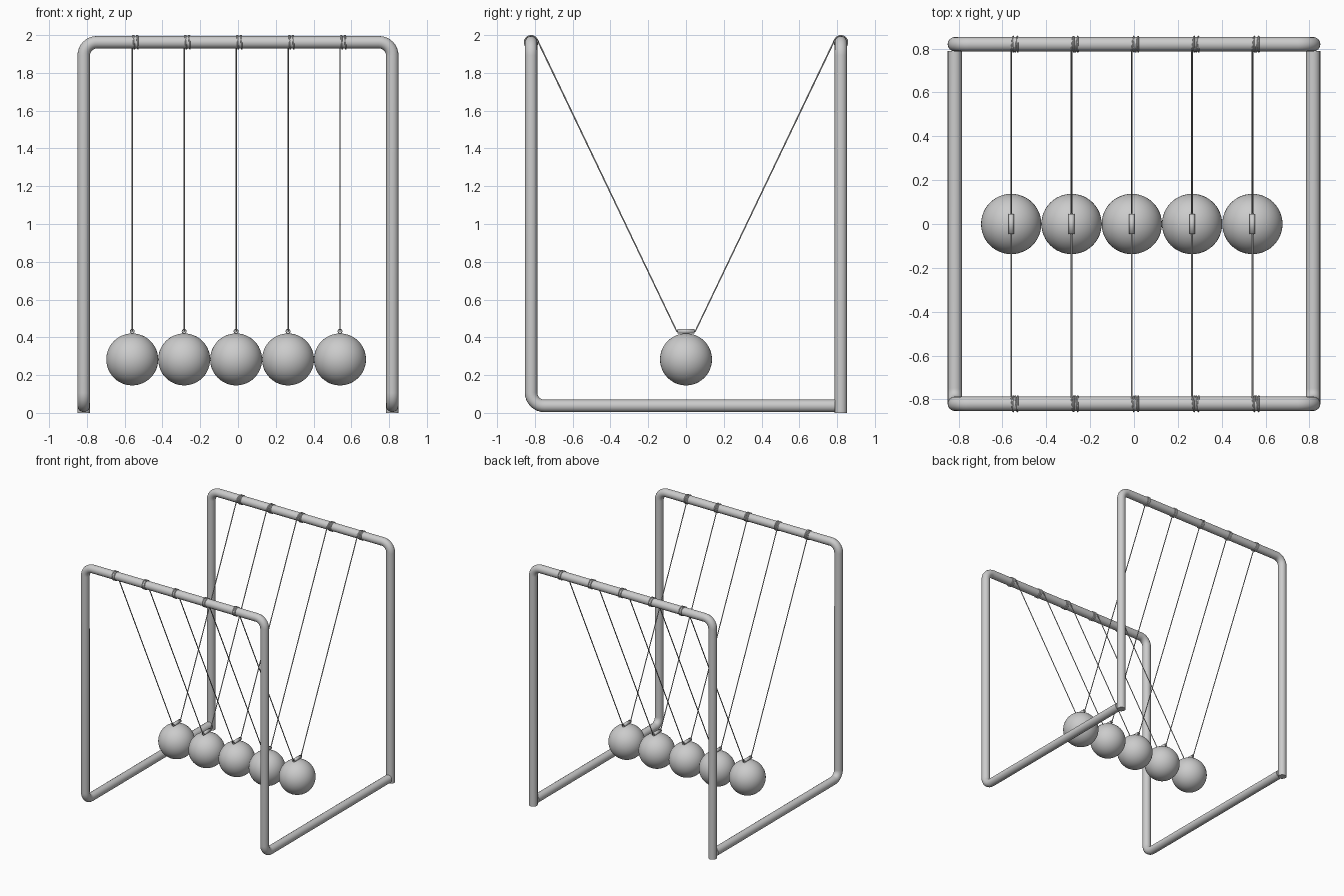
import bpy, math
from mathutils import Vector

if "Cube" in bpy.data.objects:
    bpy.data.objects.remove(bpy.data.objects["Cube"])

BAR_R, X, Y = 0.033, 0.817, 0.82
TOP_Z, LOW_Z = 1.962, 0.037
BALL_R, BALL_Z = 0.1375, 0.283
CLIP_Z, CLIP_HALF = 0.432, 0.045


def rounded(points, radius, steps=8):
    """Replace the inner right-angle corners of a path with arcs."""
    pts = [Vector(p) for p in points]
    out = [pts[0]]
    for a, b, c in zip(pts, pts[1:], pts[2:]):
        u, v = (a - b).normalized(), (c - b).normalized()
        centre = b + (u + v) * radius
        for i in range(steps + 1):
            t = math.pi / 2 * i / steps
            out.append(centre - v * radius * math.cos(t) - u * radius * math.sin(t))
    return out + [pts[-1]]


def tube(name, pts, radius, res):
    """Sweep a round section along a path and turn it into a mesh."""
    cu = bpy.data.curves.new(name, 'CURVE')
    cu.dimensions = '3D'
    cu.bevel_depth, cu.bevel_resolution, cu.use_fill_caps = radius, res, True
    sp = cu.splines.new('POLY')
    sp.points.add(len(pts) - 1)
    for p, co in zip(sp.points, pts):
        p.co = (*co, 1)
    ob = bpy.data.objects.new(name, cu)
    bpy.context.collection.objects.link(ob)
    bpy.ops.object.select_all(action='DESELECT')
    ob.select_set(True)
    bpy.context.view_layer.objects.active = ob
    bpy.ops.object.convert(target='MESH')
    bpy.ops.object.shade_smooth_by_angle(angle=math.radians(40))
    return bpy.context.object


# Front hoop, running into the two floor rails
tube("front_frame", rounded([(-X, 0.79, LOW_Z), (-X, -Y, LOW_Z), (-X, -Y, TOP_Z),
                             (X, -Y, TOP_Z), (X, -Y, LOW_Z), (X, 0.79, LOW_Z)], 0.07),
     BAR_R, 6)
# Back hoop with straight posts standing on the floor
tube("back_frame", rounded([(-X, Y, 0), (-X, Y, TOP_Z), (X, Y, TOP_Z), (X, Y, 0)], 0.07),
     BAR_R, 6)


def winding(x, side):
    """String end: from the tangent point, wrapped round the top bar."""
    pts, turns, n = [], 3.5, 16
    r, start = BAR_R + 0.002, math.radians(154)
    count = int(turns * n)
    for i in range(count + 1):
        a = start - 2 * math.pi * i / n
        dx = 0.034 * i / count + 0.005 * math.sin(math.pi * i / n)
        pts.append((x + dx, side * (Y + r * math.cos(a)), TOP_Z + r * math.sin(a)))
    return pts


for k in range(5):
    x = -0.01 + 0.275 * (k - 2)
    # Ball
    bpy.ops.mesh.primitive_uv_sphere_add(segments=48, ring_count=24, radius=BALL_R,
                                         location=(x, 0, BALL_Z))
    bpy.context.object.name = f"ball_{k + 1}"
    bpy.ops.object.shade_smooth()
    # Hollow sleeve on top of the ball
    bpy.ops.mesh.primitive_cylinder_add(vertices=20, radius=0.013, depth=2 * CLIP_HALF,
                                        end_fill_type='NOTHING', location=(x, 0, CLIP_Z),
                                        rotation=(math.pi / 2, 0, 0))
    sleeve = bpy.context.object
    sleeve.name = f"string_sleeve_{k + 1}"
    mod = sleeve.modifiers.new("wall", 'SOLIDIFY')
    mod.thickness, mod.offset = 0.005, -1
    bpy.ops.object.shade_smooth_by_angle(angle=math.radians(40))
    # One string from the front winding, through the sleeve, to the back winding
    path = winding(x, -1)[::-1] + [(x, -CLIP_HALF - 0.004, CLIP_Z),
                                   (x, CLIP_HALF + 0.004, CLIP_Z)] + winding(x, 1)
    tube(f"string_{k + 1}", path, 0.004, 2)
